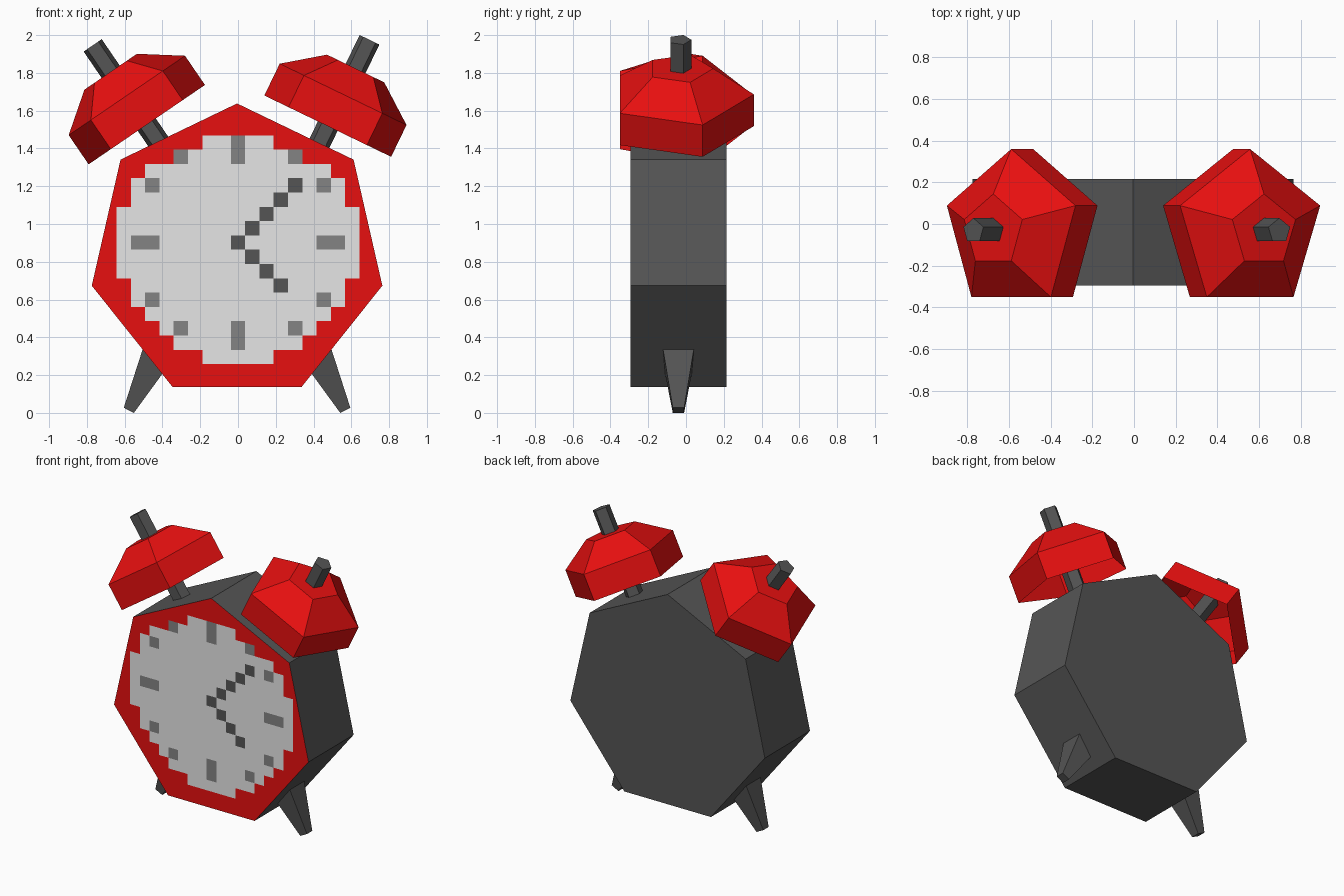
import bpy, bmesh, math
from mathutils import Matrix, Vector

if "Cube" in bpy.data.objects:
    bpy.data.objects.remove(bpy.data.objects["Cube"])


def mat(name, r, g, b):
    m = bpy.data.materials.new(name)
    m.diffuse_color = (r, g, b, 1)
    m.use_nodes = True
    m.node_tree.nodes["Principled BSDF"].inputs["Base Color"].default_value = m.diffuse_color
    return m


RED = mat("bright red", 0.8, 0.005, 0.005)
DARK = mat("dark grey", 0.09, 0.09, 0.09)
PALE = mat("pale grey", 0.79, 0.79, 0.79)
MID = mat("mid grey", 0.23, 0.23, 0.23)

CY = -0.037  # depth of the clock's middle plane


def finish(name, bm, mats, matrix=Matrix()):
    bm.transform(matrix)
    bm.normal_update()
    me = bpy.data.meshes.new(name)
    bm.to_mesh(me)
    bm.free()
    for m in mats:
        me.materials.append(m)
    ob = bpy.data.objects.new(name, me)
    bpy.context.collection.objects.link(ob)
    return ob


def loft(rings, sides, start, bottom=True, top=True):
    """Stack regular polygons given as (radius, z)."""
    bm = bmesh.new()
    loops = []
    for r, z in rings:
        loops.append([bm.verts.new((r * math.cos(start + i * math.tau / sides),
                                    r * math.sin(start + i * math.tau / sides), z))
                      for i in range(sides)])
    for a, b in zip(loops, loops[1:]):
        for i in range(sides):
            j = (i + 1) % sides
            bm.faces.new((a[i], a[j], b[j], b[i]))
    if bottom:
        bm.faces.new(loops[0][::-1])
    if top:
        bm.faces.new(loops[-1])
    return bm


# Seven-sided body: red front, grey sides and back
body = loft([(0.789, -0.255), (0.789, 0.255)], 7, math.pi / 2)
body.transform(Matrix.Translation((-0.005, CY - 0.003, 0.849)) @ Matrix.Rotation(math.pi / 2, 4, 'X'))
body.normal_update()
for f in body.faces:
    f.material_index = 1 if f.normal.y < -0.9 else 0
finish("clock_body", body, [DARK, RED])

# Blocky dial: row number -> half width in cells
P = 0.0757
half = {7: 2, 6: 4, 5: 6, -5: 6, -6: 5, -7: 4, -8: 2}
for r in range(-4, 5):
    half[r] = 8 if abs(r) <= 2 else 7


def cell_colour(c, r):
    a, b = abs(c), abs(r)
    if (c == b and c <= 3) or (c == 4 and r == 4):
        return 2                                    # hands
    if (a, b) in ((4, 6), (6, 4)) or (a == 0 and b in (6, 7)) or (b == 0 and a in (6, 7)):
        return 1                                    # hour marks
    return 0


dial = bmesh.new()
for r, w in half.items():
    for c in range(-w, w + 1):
        quad = [dial.verts.new(((c + dx) * P, -0.299, 0.902 + (r + dz) * P))
                for dx, dz in ((-.5, -.5), (.5, -.5), (.5, .5), (-.5, .5))]
        dial.faces.new(quad).material_index = cell_colour(c, r)
bmesh.ops.remove_doubles(dial, verts=dial.verts, dist=0.001)
finish("dial", dial, [PALE, MID, DARK])

# Five-sided hollow bells on tilted rods
for side, tilt, x, z in (("right", 25.8, 0.475, 1.518), ("left", -34.3, -0.483, 1.526)):
    m = Matrix.Translation((x, CY + 0.004, z)) @ Matrix.Rotation(math.radians(tilt), 4, 'Y')
    bell = loft([(0.392, 0), (0.392, 0.187), (0.177, 0.339)], 5, math.pi / 2, bottom=False)
    finish(side + "_bell", bell, [RED], m)
    rod = loft([(0.061, -0.25), (0.061, 0.508)], 5, math.pi / 2)
    finish(side + "_bell_rod", rod, [DARK], m)

# Splayed square legs, thin at the foot
for side, s in (("right", 1), ("left", -1)):
    h = math.sqrt(2)
    leg = loft([(0.03 * h, 0), (0.102 * h, 0.45)], 4, math.pi / 4)
    m = Matrix.Translation((s * 0.573 - 0.005, CY - 0.003, 0.0136)) @ Matrix.Rotation(math.radians(-27 * s), 4, 'Y')
    finish(side + "_leg", leg, [DARK], m)
